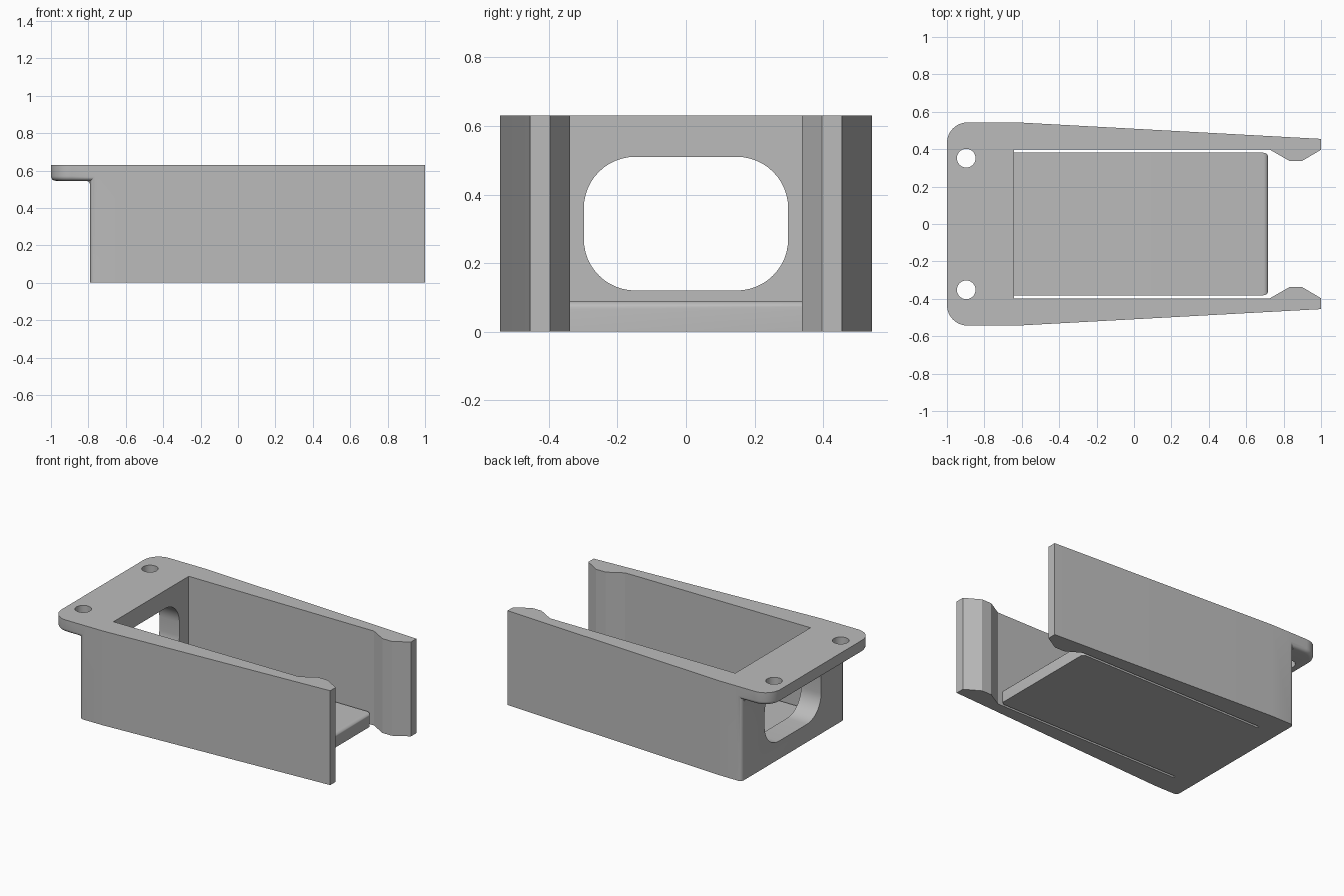
import bpy, bmesh, math
from mathutils import Vector

cube = bpy.data.objects.get("Cube")
if cube:
    bpy.data.objects.remove(cube, do_unlink=True)

grey = bpy.data.materials.new("plain grey")
grey.use_nodes = True
colour = (0.5, 0.5, 0.5, 1)
grey.diffuse_color = colour
grey.node_tree.nodes["Principled BSDF"].inputs["Base Color"].default_value = colour

HEIGHT = 0.63
FLANGE_Z = 0.545
BACK_X = -0.79
CAVITY_X = -0.642
HALF_W = 0.543


def arc(cx, cy, r, start, end, n=12):
    """Points on an arc, angles in degrees."""
    angles = [math.radians(start + (end - start) * i / n) for i in range(n + 1)]
    return [(cx + r * math.cos(a), cy + r * math.sin(a)) for a in angles]


def mirrored(half):
    """Close a half outline by mirroring it across the x axis."""
    return half + [(x, -y) for x, y in reversed(half)]


def prism(name, points, axis, low, high, rounded=None, radius=0.025):
    """Extrude a 2D outline along an axis; optionally round chosen edges."""
    place = {"x": lambda a, b, c: (c, a, b),
             "y": lambda a, b, c: (a, c, b),
             "z": lambda a, b, c: (a, b, c)}[axis]
    bm = bmesh.new()
    face = bm.faces.new([bm.verts.new(place(a, b, low)) for a, b in points])
    grown = bmesh.ops.extrude_face_region(bm, geom=[face])["geom"]
    shift = Vector(place(0, 0, high - low))
    bmesh.ops.translate(bm, vec=shift,
                        verts=[v for v in grown if isinstance(v, bmesh.types.BMVert)])
    bmesh.ops.recalc_face_normals(bm, faces=bm.faces)
    if rounded:
        edges = [e for e in bm.edges if rounded(e.verts[0].co, e.verts[1].co)]
        bmesh.ops.bevel(bm, geom=edges, offset=radius, segments=5,
                        profile=0.5, affect="EDGES")
    mesh = bpy.data.meshes.new(name)
    bm.to_mesh(mesh)
    bm.free()
    mesh.materials.append(grey)
    obj = bpy.data.objects.new(name, mesh)
    bpy.context.collection.objects.link(obj)
    return obj


def combine(target, tool, operation):
    """Apply a boolean and remove the tool object."""
    tool.hide_render = True
    bpy.context.view_layer.objects.active = target
    mod = target.modifiers.new("combine", "BOOLEAN")
    mod.solver = "EXACT"
    mod.operation = operation
    mod.object = tool
    bpy.ops.object.modifier_apply(modifier=mod.name)
    bpy.data.objects.remove(tool, do_unlink=True)


# Tapered side arms with inward clip ridges, joined by the back wall
corner = 0.025
outer = arc(BACK_X + corner, HALF_W - corner, corner, 180, 90, 5)
outer += [(-0.62, HALF_W), (1, 0.455)]
inner = [(1, 0.397), (0.90, 0.338), (0.83, 0.338), (0.727, 0.397), (CAVITY_X, 0.397)]
body = prism("holder_body", mirrored(outer + inner), "z", 0, HEIGHT)

# Mounting flange with rounded corners and a soft lower edge
flange_end = -0.74
flange = prism("mounting_flange",
               mirrored(arc(-0.89, HALF_W - 0.11, 0.11, 180, 90) + [(flange_end, HALF_W)]),
               "z", FLANGE_Z, HEIGHT,
               lambda a, b: max(a.z, b.z) < FLANGE_Z + 0.01
               and min(a.x, b.x) < flange_end - 0.01)
combine(body, flange, "UNION")

# Concave fillet under the flange
r = 0.025
fillet = prism("flange_fillet",
               arc(BACK_X - r, FLANGE_Z - r, r, 0, 90, 6)
               + [(BACK_X - r, FLANGE_Z + 0.01), (BACK_X + 0.01, FLANGE_Z + 0.01),
                  (BACK_X + 0.01, FLANGE_Z - r)],
               "y", corner - HALF_W, HALF_W - corner)
combine(body, fillet, "UNION")

# Floor tongue, separated from the arms by narrow slots
tip = 0.717
tongue = prism("floor_tongue", mirrored([(CAVITY_X - 0.05, 0.381), (tip, 0.381)]),
               "z", 0, 0.09,
               lambda a, b: min(a.x, b.x) > tip - 0.01 and max(a.z, b.z) > 0.01)
combine(body, tongue, "UNION")

# Rounded window through the back wall
wr = 0.15
window = []
for y, z, start in ((0.298, 0.51, 0), (-0.298, 0.51, 90),
                    (-0.298, 0.12, 180), (0.298, 0.12, 270)):
    window += arc(y - math.copysign(wr, y), z + (wr if z < 0.3 else -wr),
                  wr, start, start + 90)
combine(body, prism("window_cutter", window, "x", -0.9, -0.6), "DIFFERENCE")

# Screw holes in the flange
for side in (1, -1):
    hole = prism("screw_hole_cutter", arc(-0.897, 0.352 * side, 0.05, 0, 350, 35),
                 "z", 0.4, 0.8)
    combine(body, hole, "DIFFERENCE")

# Smooth the rounded areas and keep the crisp edges
bpy.ops.object.select_all(action="DESELECT")
body.select_set(True)
bpy.context.view_layer.objects.active = body
bpy.ops.object.shade_smooth_by_angle(angle=math.radians(25))
